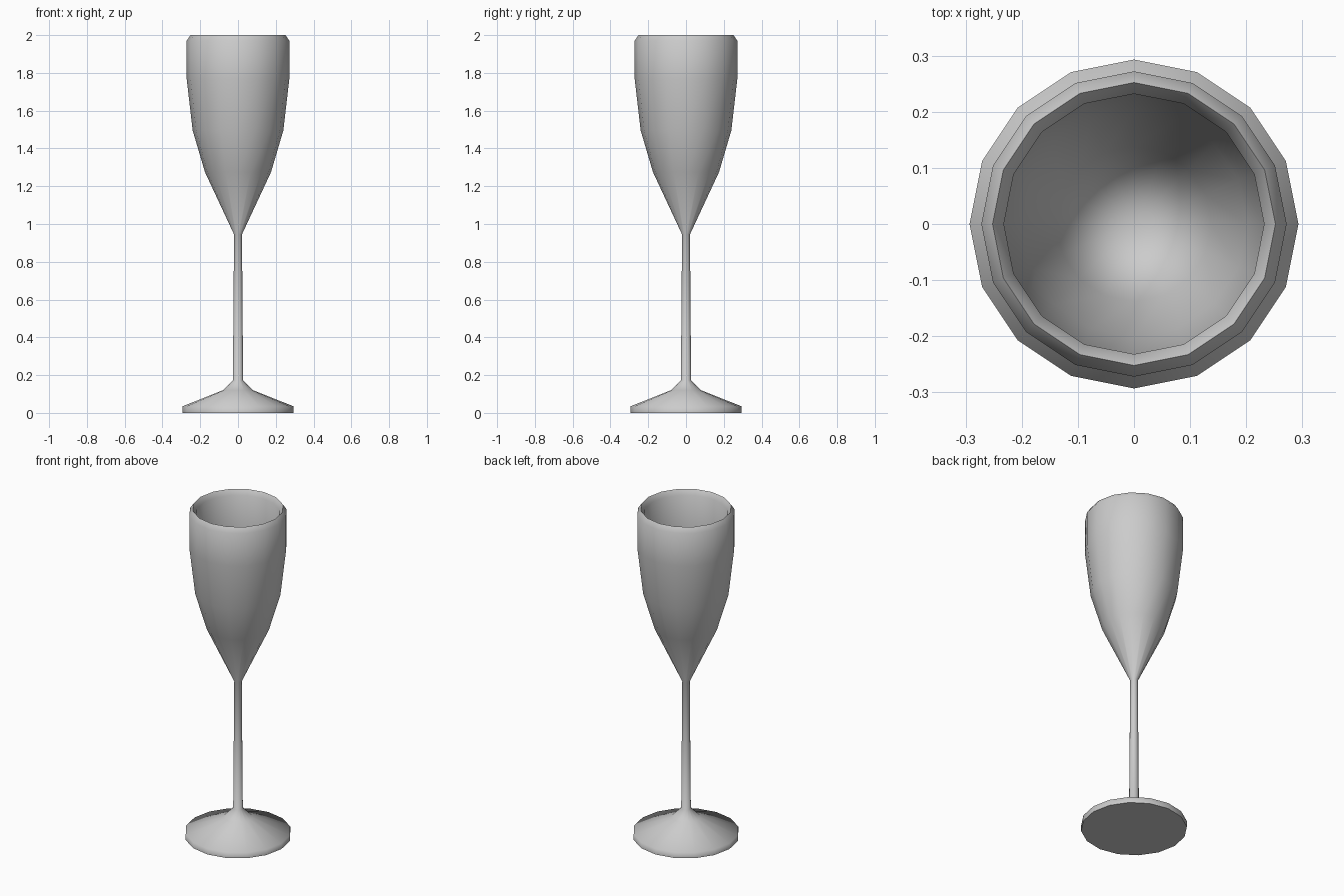
import bpy, bmesh, math

if "Cube" in bpy.data.objects:
    bpy.data.objects.remove(bpy.data.objects["Cube"])

SIDES = 16


def lathe(name, profile):
    """Revolve (radius, z) points around z; radius 0 makes a pole."""
    bm = bmesh.new()
    verts = [bm.verts.new((r, 0, z)) for r, z in profile]
    edges = [bm.edges.new(pair) for pair in zip(verts, verts[1:])]
    bmesh.ops.spin(bm, geom=verts + edges, cent=(0, 0, 0), axis=(0, 0, 1),
                   angle=math.tau, steps=SIDES, use_duplicate=False)
    bmesh.ops.remove_doubles(bm, verts=bm.verts, dist=1e-4)
    bmesh.ops.recalc_face_normals(bm, faces=bm.faces)
    mesh = bpy.data.meshes.new(name)
    bm.to_mesh(mesh)
    bm.free()
    obj = bpy.data.objects.new(name, mesh)
    bpy.context.collection.objects.link(obj)
    bpy.ops.object.select_all(action='DESELECT')
    obj.select_set(True)
    bpy.context.view_layer.objects.active = obj
    bpy.ops.object.shade_smooth_by_angle(angle=math.radians(70))
    return obj


foot = [(0, 0), (0.293, 0), (0.293, 0.035), (0.08, 0.12), (0.027, 0.172)]
stem = [(0.021, 0.945)]
bowl_outside = [(0.175, 1.275), (0.24, 1.495), (0.272, 1.77), (0.272, 1.97)]
rim = [(0.252, 2.0), (0.232, 1.97)]
bowl_inside = [(0.232, 1.77), (0.202, 1.51), (0.138, 1.295), (0, 1.0)]

# One continuous surface: foot, stem, bowl, rim and inside of the bowl
lathe("flute_glass", foot + stem + bowl_outside + rim + bowl_inside)
